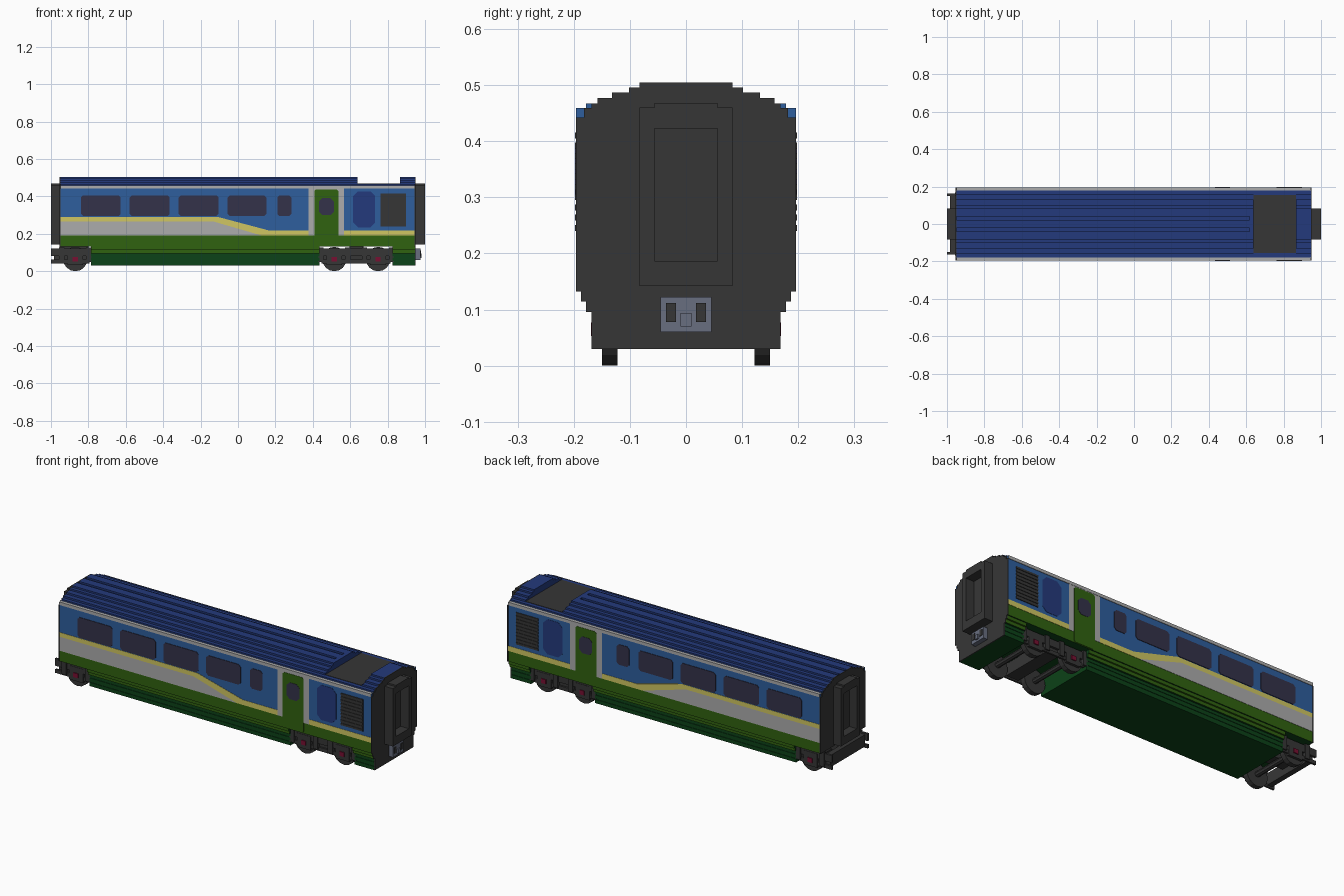
import bpy, bmesh, math
from mathutils import Matrix

cube = bpy.data.objects.get("Cube")
if cube:
    bpy.data.objects.remove(cube, do_unlink=True)


def material(name, r, g, b):
    m = bpy.data.materials.new(name)
    m.use_nodes = True
    lin = [((c / 255 + 0.055) / 1.055) ** 2.4 for c in (r, g, b)] + [1]
    m.diffuse_color = lin
    m.node_tree.nodes["Principled BSDF"].inputs["Base Color"].default_value = lin
    return m


BLUE = material("body blue", 46, 94, 158)
NAVY = material("roof blue", 36, 58, 124)
GREY = material("light grey", 172, 172, 172)
YELLOW = material("stripe yellow", 208, 198, 98)
GREEN = material("leaf green", 48, 98, 16)
DARK_GREEN = material("dark green", 12, 66, 24)
BLACK = material("charcoal", 54, 54, 54)
GLASS = material("window tint", 52, 50, 74)
RED = material("axle red", 120, 16, 50)
STEEL = material("coupler steel", 104, 110, 128)


def finish(name, bm, mats, rule=None):
    bmesh.ops.recalc_face_normals(bm, faces=bm.faces)
    if rule:
        for f in bm.faces:
            f.material_index = rule(f.calc_center_median(), f.normal)
    me = bpy.data.meshes.new(name)
    bm.to_mesh(me)
    bm.free()
    for m in mats:
        me.materials.append(m)
    ob = bpy.data.objects.new(name, me)
    bpy.context.scene.collection.objects.link(ob)
    return ob


def add_prism(bm, pts, to3d, a, b):
    """Extrude a 2D outline between depths a and b."""
    lo = [bm.verts.new(to3d(p, a)) for p in pts]
    hi = [bm.verts.new(to3d(p, b)) for p in pts]
    bm.faces.new(lo)
    bm.faces.new(hi)
    n = len(pts)
    for i in range(n):
        j = (i + 1) % n
        bm.faces.new((lo[i], lo[j], hi[j], hi[i]))


def stepped(name, steps, x0, x1, mats, rule=None):
    """Mirrored stepped section, steps are (half width, bottom, top)."""
    right = [(w, z) for w, a, b in steps for z in (a, b)]
    right = [p for i, p in enumerate(right) if i == 0 or p != right[i - 1]]
    pts = right + [(-w, z) for w, z in reversed(right)]
    bm = bmesh.new()
    add_prism(bm, pts, lambda p, x: (x, p[0], p[1]), x0, x1)
    return finish(name, bm, mats, rule)


def side_plate(name, pts, mat, layer=1):
    """Flat x-z shape on both sides of the body."""
    bm = bmesh.new()
    for s in (-1, 1):
        add_prism(bm, pts, lambda p, y: (p[0], s * y, p[1]), 0.19, 0.193 + layer * 0.0015)
    return finish(name, bm, [mat])


def rect(x0, x1, z0, z1, c=0.0):
    if not c:
        return [(x0, z0), (x1, z0), (x1, z1), (x0, z1)]
    return [(x0 + c, z0), (x1 - c, z0), (x1, z0 + c), (x1, z1 - c),
            (x1 - c, z1), (x0 + c, z1), (x0, z1 - c), (x0, z0 + c)]


def box(name, x0, x1, y0, y1, z0, z1, mat, mirror=False):
    bm = bmesh.new()
    for s in ((1, -1) if mirror else (1,)):
        add_prism(bm, rect(x0, x1, z0, z1), lambda p, y: (p[0], s * y, p[1]), y0, y1)
    return finish(name, bm, [mat])


def cylinder(name, x, y, z, r, depth, mat, sides=16):
    bm = bmesh.new()
    for s in (-1, 1):
        place = Matrix.Translation((x, s * y, z)) @ Matrix.Rotation(math.pi / 2, 4, "X")
        bmesh.ops.create_cone(bm, cap_ends=True, segments=sides, radius1=r, radius2=r,
                              depth=depth, matrix=place)
    return finish(name, bm, [mat])


X0, X1 = -0.95, 0.945
SILL, BAND, EAVE, RIM = 0.132, 0.19, 0.442, 0.459

# Body shell, coloured by height
body_steps = [(0.193, SILL, BAND), (0.193, BAND, EAVE), (0.196, EAVE, RIM), (0.178, RIM, 0.467)]


def body_rule(c, n):
    if n.z < -0.5 and c.z < BAND:
        return 3
    if c.z < BAND:
        return 0
    if c.z < EAVE - 0.001:
        return 1
    return 2 if c.z < RIM + 0.001 else 4


stepped("body_shell", body_steps, X0, X1, [GREEN, BLUE, GREY, DARK_GREEN, NAVY], body_rule)

# Roof tiers with long ribs, broken by an equipment well
tiers = [(0.158, 0.467, 0.477), (0.132, 0.477, 0.487), (0.102, 0.487, 0.496)]
stepped("main_roof", tiers, X0, 0.64, [NAVY])
stepped("end_roof", tiers + [(0.083, 0.496, 0.505)], 0.866, X1, [NAVY])
box("roof_centre_rib", X0, 0.617, -0.022, 0.022, 0.494, 0.505, NAVY)
box("roof_outer_rib", X0, 0.617, 0.04, 0.083, 0.494, 0.505, NAVY, True)
box("roof_rib_end", 0.617, 0.64, -0.083, 0.083, 0.494, 0.505, NAVY)
box("roof_well_panel", 0.64, 0.866, -0.156, 0.156, 0.462, 0.469, BLACK)

# Stepped skirts
skirt_steps = [(0.168, 0.03, 0.05), (0.165, 0.05, 0.056), (0.168, 0.056, 0.074),
               (0.165, 0.074, 0.08), (0.168, 0.08, 0.096),
               (0.178, 0.096, 0.114), (0.187, 0.114, SILL)]
for name, a, b in (("main_skirt", -0.787, 0.437), ("end_skirt", 0.825, X1)):
    stepped(name, skirt_steps, a, b, [DARK_GREEN, GREEN], lambda c, n: int(c.z > 0.097))

# Dark end walls
end_top = [(0.196, BAND, EAVE), (0.182, EAVE, RIM), (0.168, RIM, 0.467)] + tiers + [(0.083, 0.496, 0.505)]
stepped("left_end_wall", [(0.168, 0.03, 0.096), (0.178, 0.096, 0.114), (0.187, 0.114, SILL),
                          (0.196, SILL, BAND)] + end_top, X1, 0.95, [BLACK])
stepped("right_end_wall", [(0.196, SILL, BAND)] + end_top, -0.955, X0, [BLACK])

# Gangway frames
for side, a, b in (("left", 0.948, 1.0), ("right", -1.0, -0.953)):
    box(side + "_gangway_post", a, b, 0.056, 0.083, 0.142, 0.46, BLACK, True)
    box(side + "_gangway_sill", a, b, -0.056, 0.056, 0.142, 0.187, BLACK)
    box(side + "_gangway_header", a, b, -0.056, 0.056, 0.423, 0.468, BLACK)

# Lower grey panel and yellow stripe with its falling slope
side_plate("grey_panel", [(X0, BAND), (0.13, BAND), (-0.135, 0.267), (X0, 0.267)], GREY)
side_plate("yellow_stripe", [(X0, 0.267), (-0.135, 0.267), (0.13, BAND), (0.376, BAND),
                             (0.376, 0.218), (0.165, 0.218), (-0.11, 0.291), (X0, 0.291)], YELLOW)
side_plate("yellow_stripe_end", rect(0.568, X1, BAND, 0.218), YELLOW)

# Doorway
side_plate("door_surround", rect(0.376, 0.568, BAND, EAVE), GREY)
side_plate("door", rect(0.408, 0.536, 0.135, 0.438, 0.009), GREEN, 2)
side_plate("door_window", rect(0.433, 0.512, 0.3, 0.391, 0.018), GLASS, 3)

# Saloon windows
for i, (a, b) in enumerate(((-0.84, -0.627), (-0.58, -0.365), (-0.317, -0.104),
                            (-0.056, 0.152), (0.21, 0.285))):
    side_plate(f"window_{i + 1}", rect(a, b, 0.295, 0.406, 0.012), GLASS, 2)

# Rounded panel and slatted grille
side_plate("rounded_panel", rect(0.616, 0.733, 0.235, 0.427, 0.025), NAVY)
side_plate("grille_back", rect(0.762, 0.897, 0.24, 0.416), BLACK)
for i in range(10):
    z = 0.24 + i * 0.0183
    side_plate(f"grille_slat_{i + 1}", rect(0.762, 0.897, z, z + 0.011), BLACK, 3)


# Running gear
def bogie(name, x0, x1, axles, beams):
    box(name + "_side_frame", x0, x1, 0.15, 0.162, 0.082, 0.122, BLACK, True)
    box(name + "_lower_rail", x0, x1, 0.15, 0.16, 0.042, 0.062, BLACK, True)
    for i, x in enumerate(axles):
        n = f"{name}_{i + 1}"
        cylinder(n + "_wheel", x, 0.136, 0.065, 0.065, 0.028, BLACK)
        cylinder(n + "_axle", x, 0.062, 0.065, 0.015, 0.124, BLACK, 8)
        box(n + "_axle_box", x - 0.042, x + 0.042, 0.148, 0.164, 0.032, 0.108, BLACK, True)
        box(n + "_axle_cap", x - 0.014, x + 0.014, 0.16, 0.169, 0.053, 0.077, RED, True)
        for dx in (-0.072, 0.072):
            box(n + "_spring", x + dx - 0.014, x + dx + 0.014, 0.15, 0.168, 0.05, 0.128,
                BLACK, True)
    for i, (a, b) in enumerate(beams):
        box(f"{name}_crossbeam_{i + 1}", a, b, -0.15, 0.15, 0.05, 0.115, BLACK)


bogie("left_bogie", 0.447, 0.815, (0.515, 0.749), ((0.595, 0.67),))
bogie("right_bogie", -1.0, -0.795, (-0.87,), ((-0.985, -0.955),))
box("left_bogie_pivot", 0.595, 0.67, -0.05, 0.05, 0.11, SILL, BLACK)
box("right_bogie_pivot", -0.955, -0.8, -0.035, 0.035, 0.085, SILL, BLACK)

# Coupler
box("coupler_head", 0.948, 0.975, -0.045, 0.045, 0.06, 0.122, STEEL)
box("coupler_pocket", 0.974, 0.978, 0.018, 0.036, 0.078, 0.112, BLACK, True)
box("coupler_hook", 0.974, 0.982, -0.01, 0.01, 0.07, 0.094, STEEL)
